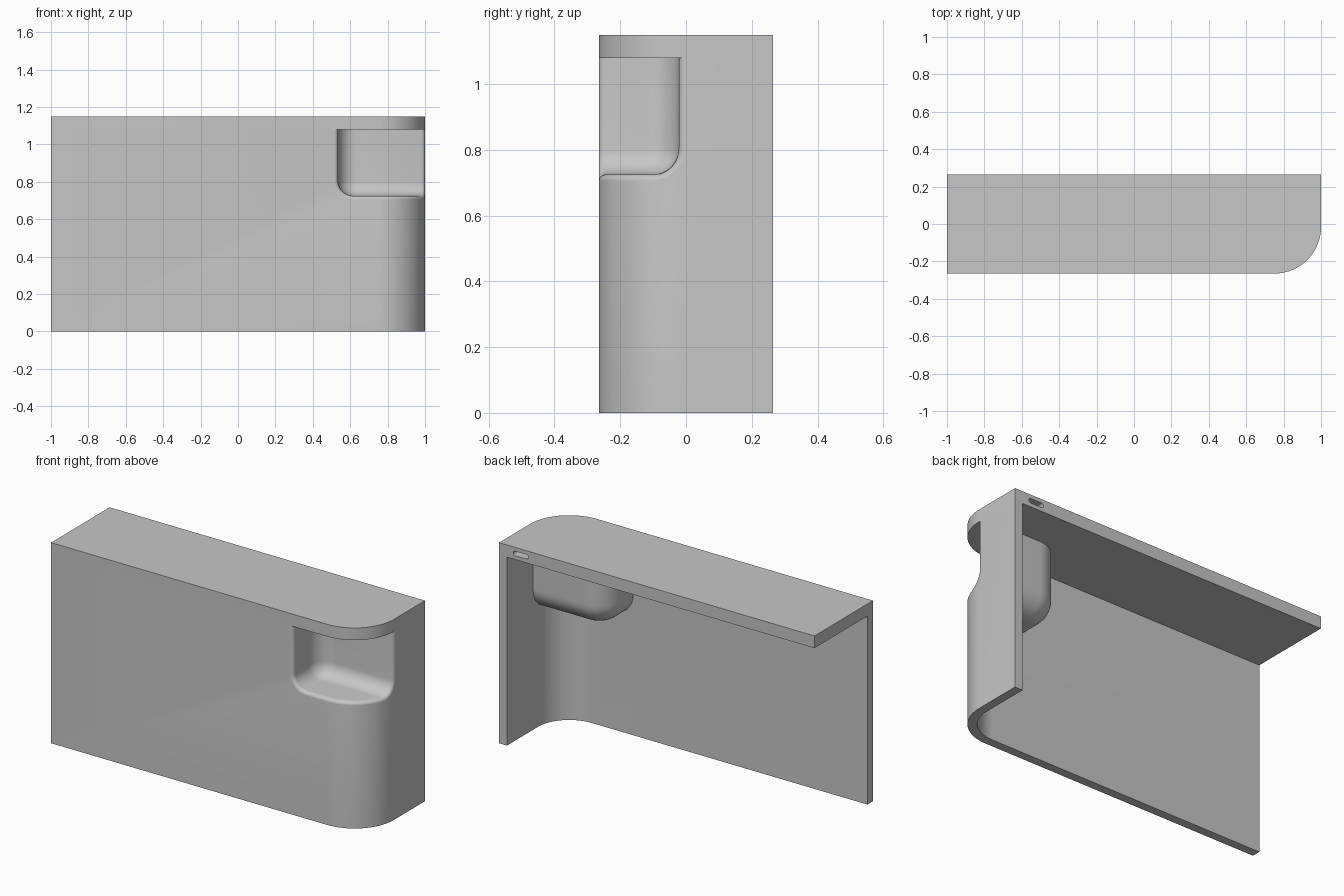
import bpy, bmesh, math
from mathutils import Vector

old = bpy.data.objects.get("Cube")
if old:
    bpy.data.objects.remove(old, do_unlink=True)

# Overall sizes
HALF_Y, WALL, CORNER = 0.265, 0.05, 0.25
PLATE_Z, TOP_Z = 1.08, 1.15
POCKET_X, POCKET_Y, POCKET_Z = 0.535, -0.022, 0.725
POCKET_R, FILLET, RIM = 0.10, 0.08, 0.022

grey = bpy.data.materials.new("light_grey")
grey.use_nodes = True
COLOUR = (0.57, 0.57, 0.57, 1)
grey.diffuse_color = COLOUR
grey.node_tree.nodes["Principled BSDF"].inputs["Base Color"].default_value = COLOUR


def make_object(name, bm):
    bmesh.ops.recalc_face_normals(bm, faces=bm.faces)
    mesh = bpy.data.meshes.new(name)
    bm.to_mesh(mesh)
    bm.free()
    obj = bpy.data.objects.new(name, mesh)
    obj.data.materials.append(grey)
    bpy.context.collection.objects.link(obj)
    return obj


def loft(name, rings):
    """Solid from a stack of equal-length rings with flat end caps."""
    bm = bmesh.new()
    loops = [[bm.verts.new(p) for p in ring] for ring in rings]
    n = len(loops[0])
    for a, b in zip(loops, loops[1:]):
        for i in range(n):
            j = (i + 1) % n
            bm.faces.new((a[i], a[j], b[j], b[i]))
    bm.faces.new(loops[0])
    bm.faces.new(loops[-1])
    return make_object(name, bm)


def cut(obj, cutter):
    """Subtract the cutter and discard it."""
    mod = obj.modifiers.new("cut", 'BOOLEAN')
    mod.operation, mod.solver, mod.object = 'DIFFERENCE', 'EXACT', cutter
    bpy.context.view_layer.objects.active = obj
    bpy.ops.object.modifier_apply(modifier=mod.name)
    bpy.data.objects.remove(cutter, do_unlink=True)


def footprint(inset, extend):
    """Plan outline with one rounded corner at the front of the closed end."""
    r, cx, cy = CORNER - inset, 1 - CORNER, CORNER - HALF_Y
    arc = [(cx + r * math.sin(a), cy - r * math.cos(a))
           for a in (math.pi / 2 * i / 24 for i in range(25))]
    return ([(-1 - extend, inset - HALF_Y)] + arc
            + [(1 - inset, HALF_Y + extend), (-1 - extend, HALF_Y + extend)])


def prism(name, outline, z0, z1):
    return loft(name, [[(x, y, z) for x, y in outline] for z in (z0, z1)])


def tub(name, grow, top):
    """Rounded basin whose floor edge is filleted."""
    x0, x1 = POCKET_X - grow, 1.5
    y0, y1 = -0.8, POCKET_Y + grow
    r, f, z0 = POCKET_R + grow, FILLET + grow, POCKET_Z - grow

    def ring(e, z):
        pts = []
        for k, (cx, cy) in enumerate([(x1 - r, y1 - r), (x0 + r, y1 - r),
                                      (x0 + r, y0 + r), (x1 - r, y0 + r)]):
            for i in range(13):
                a = math.pi / 2 * (k + i / 12)
                pts.append((cx + (r - e) * math.cos(a), cy + (r - e) * math.sin(a), z))
        return pts

    steps = [math.pi / 2 * i / 10 for i in range(11)]
    return loft(name, [ring(f * (1 - math.sin(a)), z0 + f * (1 - math.cos(a)))
                       for a in steps] + [ring(0, top)])


def on_skin(s, d):
    """Point at distance s along the outer wall and depth d below it."""
    cx, cy, length = 1 - CORNER, CORNER - HALF_Y, CORNER * math.pi / 2
    if s < cx:
        return s, d - HALF_Y
    if s < cx + length:
        a = (s - cx) / CORNER
        return cx + (CORNER - d) * math.sin(a), cy - (CORNER - d) * math.cos(a)
    return 1 - d, cy + s - cx - length


def rim_cutter():
    """Flared cutter that rounds the mouth of the pocket along the curved wall."""
    s0 = POCKET_X
    s1 = 1 - CORNER + CORNER * math.pi / 2 + POCKET_Y - (CORNER - HALF_Y)
    layers = [(-0.03, RIM)]
    for i in range(7):
        a = math.pi / 2 * i / 6
        layers.append((RIM * (1 - math.cos(a)) - 0.0005, RIM * (1 - math.sin(a)) - 0.0003))
    layers.append((RIM + 0.006, -0.003))
    rings = []
    for d, o in layers:
        arc = [((FILLET + o) * math.cos(t), POCKET_Z + FILLET - (FILLET + o) * math.sin(t))
               for t in (math.pi / 2 * i / 10 for i in range(11))]
        a, b = s0 + FILLET, s1 - FILLET
        line = [(a - c, z) for c, z in arc]
        line += [(a + (b - a) * i / 30, POCKET_Z - o) for i in range(1, 30)]
        line += [(b + c, z) for c, z in reversed(arc)]
        rings.append([(on_skin(s, d), z) for s, z in line])
    bm = bmesh.new()
    low = [[bm.verts.new((*p, z)) for p, z in ring] for ring in rings]
    high = [[bm.verts.new((*p, 1.25)) for p, z in ring] for ring in rings]
    n, m = len(low[0]), len(low)
    for k in range(m - 1):
        for g in (low, high):
            for i in range(n - 1):
                bm.faces.new((g[k][i], g[k][i + 1], g[k + 1][i + 1], g[k + 1][i]))
        for i in (0, n - 1):
            bm.faces.new((low[k][i], low[k + 1][i], high[k + 1][i], high[k][i]))
    for k in (0, m - 1):
        for i in range(n - 1):
            bm.faces.new((low[k][i], low[k][i + 1], high[k][i + 1], high[k][i]))
    return make_object("rim_cutter", bm)


# Front and end walls, with the pocket's own shell left standing inside
walls = prism("walls", footprint(0, 0), 0, PLATE_Z)
cavity = prism("cavity", footprint(WALL, 0.2), -0.2, 1.3)
cut(cavity, tub("pocket_shell", WALL, 1.5))
cut(walls, cavity)
cut(walls, tub("pocket", 0, 1.4))
cut(walls, rim_cutter())

# Top plate with a small slot in its back edge
plate = prism("top_plate", footprint(0, 0), PLATE_Z, TOP_Z)
slot_r = 0.013
slot = []
for side, start in ((1, -math.pi / 2), (-1, math.pi / 2)):
    for i in range(9):
        a = start + math.pi * i / 8
        slot.append((0.862 + side * 0.035 + slot_r * math.cos(a), 1.115 + slot_r * math.sin(a)))
cut(plate, loft("slot", [[(x, y, z) for x, z in slot] for y in (HALF_Y - 0.05, HALF_Y + 0.1)]))

# Smooth the curved surfaces, keep crisp edges
for obj in (walls, plate):
    bpy.ops.object.select_all(action='DESELECT')
    obj.select_set(True)
    bpy.context.view_layer.objects.active = obj
    bpy.ops.object.shade_smooth_by_angle(angle=math.radians(30))
